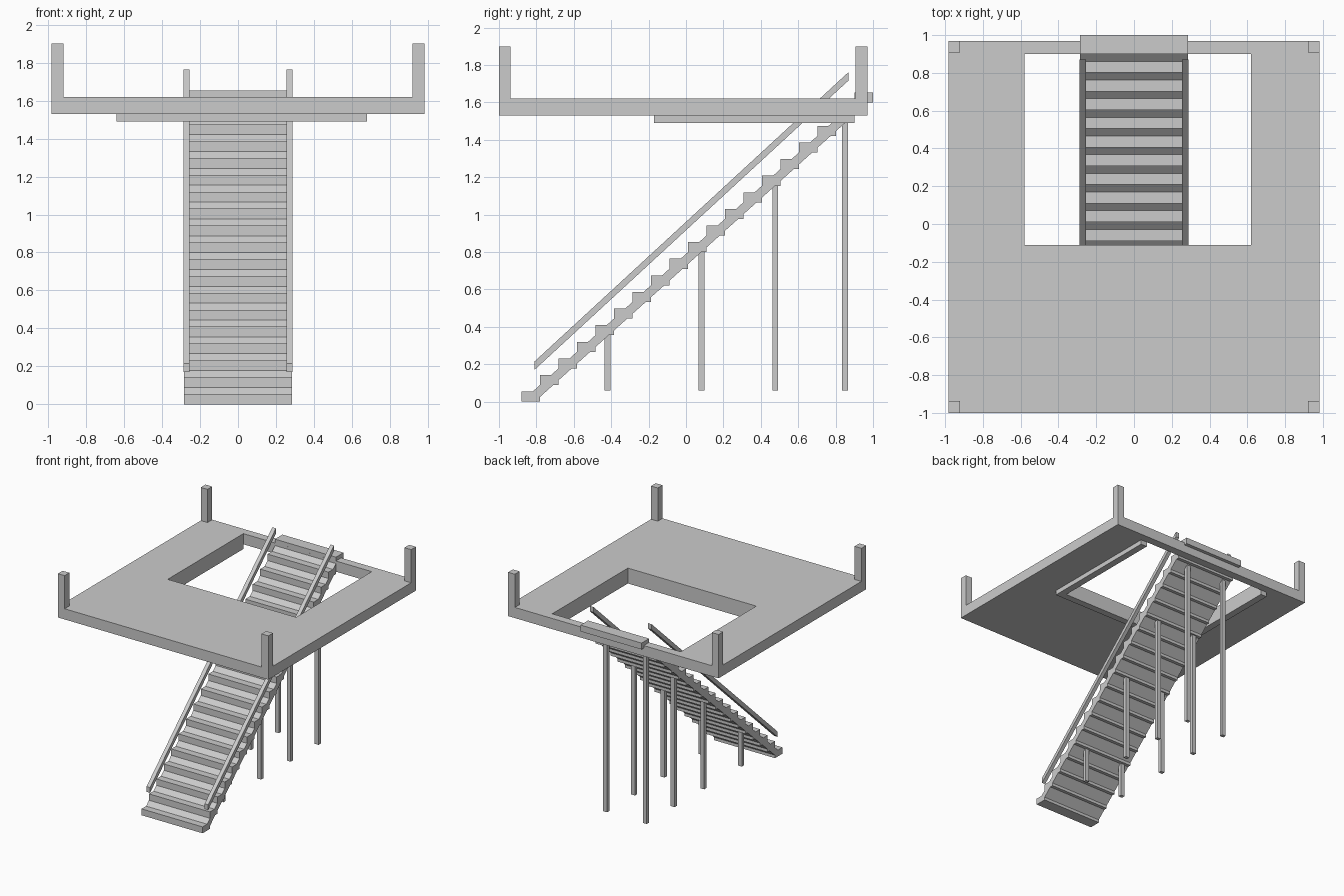
import bpy, bmesh

if "Cube" in bpy.data.objects:
    bpy.data.objects.remove(bpy.data.objects["Cube"])


def finish(name, bm):
    bmesh.ops.recalc_face_normals(bm, faces=bm.faces[:])
    me = bpy.data.meshes.new(name)
    bm.to_mesh(me)
    bm.free()
    ob = bpy.data.objects.new(name, me)
    bpy.context.collection.objects.link(ob)
    return ob


def prism(name, pts, lift, move):
    """Extrude a polygon, given as 3D points, along a vector."""
    bm = bmesh.new()
    face = bm.faces.new([bm.verts.new(p) for p in pts])
    ext = bmesh.ops.extrude_face_region(bm, geom=[face], use_keep_orig=True)
    verts = [g for g in ext["geom"] if isinstance(g, bmesh.types.BMVert)]
    bmesh.ops.translate(bm, verts=verts, vec=[c * lift for c in move])
    return finish(name, bm)


def side_prism(name, profile, x0, x1):
    return prism(name, [(x0, y, z) for y, z in profile], x1 - x0, (1, 0, 0))


def box(name, x0, x1, y0, y1, z0, z1):
    return side_prism(name, [(y0, z0), (y1, z0), (y1, z1), (y0, z1)], x0, x1)


def rect(x0, x1, y0, y1):
    return [(x0, y0), (x1, y0), (x1, y1), (x0, y1)]


# Upper floor slab with a rectangular stair opening
Z0, Z1 = 1.53, 1.62
X, YF, YB = 0.983, -1.0, 0.97
HX0, HX1, HY0, HY1 = -0.58, 0.62, -0.11, 0.90
bm = bmesh.new()
rings = [[bm.verts.new((x, y, z)) for x, y in r]
         for r, z in ((rect(-X, X, YF, YB), Z0), (rect(-X, X, YF, YB), Z1),
                      (rect(HX0, HX1, HY0, HY1), Z1), (rect(HX0, HX1, HY0, HY1), Z0))]
for k in range(4):
    a, b = rings[k], rings[(k + 1) % 4]
    for i in range(4):
        j = (i + 1) % 4
        bm.faces.new((a[i], a[j], b[j], b[i]))
finish("floor_slab", bm)

# Corner posts
P = 0.063
for x in (-X, X - P):
    for y in (YF, YB - P):
        box("corner_post", x, x + P, y, y + P, Z1, 1.90)

# U-shaped trim under the opening
T = 0.06
trim = [(HX0 - T, HY1), (HX0 - T, HY0 - T), (HX1 + T, HY0 - T), (HX1 + T, HY1),
        (HX1, HY1), (HX1, HY0), (HX0, HY0), (HX0, HY1)]
prism("opening_trim", [(x, y, 1.49) for x, y in trim], Z0 - 1.49, (0, 0, 1))

# Stair flight: treads joined by a sloping slab, as one side profile
W, N = 0.285, 18
DY, DZ, H = 0.0989, 0.0888, 0.054
Y_START = -0.88
slope = DZ / DY
lip = 0.025
upper, lower = [], []
for i in range(N):
    y, z = Y_START + i * DY, i * DZ
    upper += [(y, z), (y, z + H), (y + H / slope, z + H)]
    if i:
        lower.append((y + DY - lip / slope, z))
    lower += [(y + DY, z), (y + DY, z + lip)]
y_top, z_top = Y_START + N * DY, N * DZ
side_prism("stair_flight", upper + [(y_top, z_top)] + lower[::-1], -W, W)

# Top landing step
box("landing_step", -W, W, y_top, 1.0, z_top, z_top + H)

# Sloping handrails
rail = [(-0.81, 0.17), (0.87, 1.718), (0.87, 1.763), (-0.81, 0.215)]
for x in (-0.288, 0.255):
    side_prism("handrail", rail, x, x + 0.033)

# Support legs in pairs beneath the treads
for y, top in ((-0.42, 0.36), (0.083, 0.81), (0.478, 1.17), (0.85, 1.52)):
    for x in (-0.22, 0.15):
        box("support_leg", x - 0.018, x + 0.018, y - 0.015, y + 0.015, 0.06, top)
